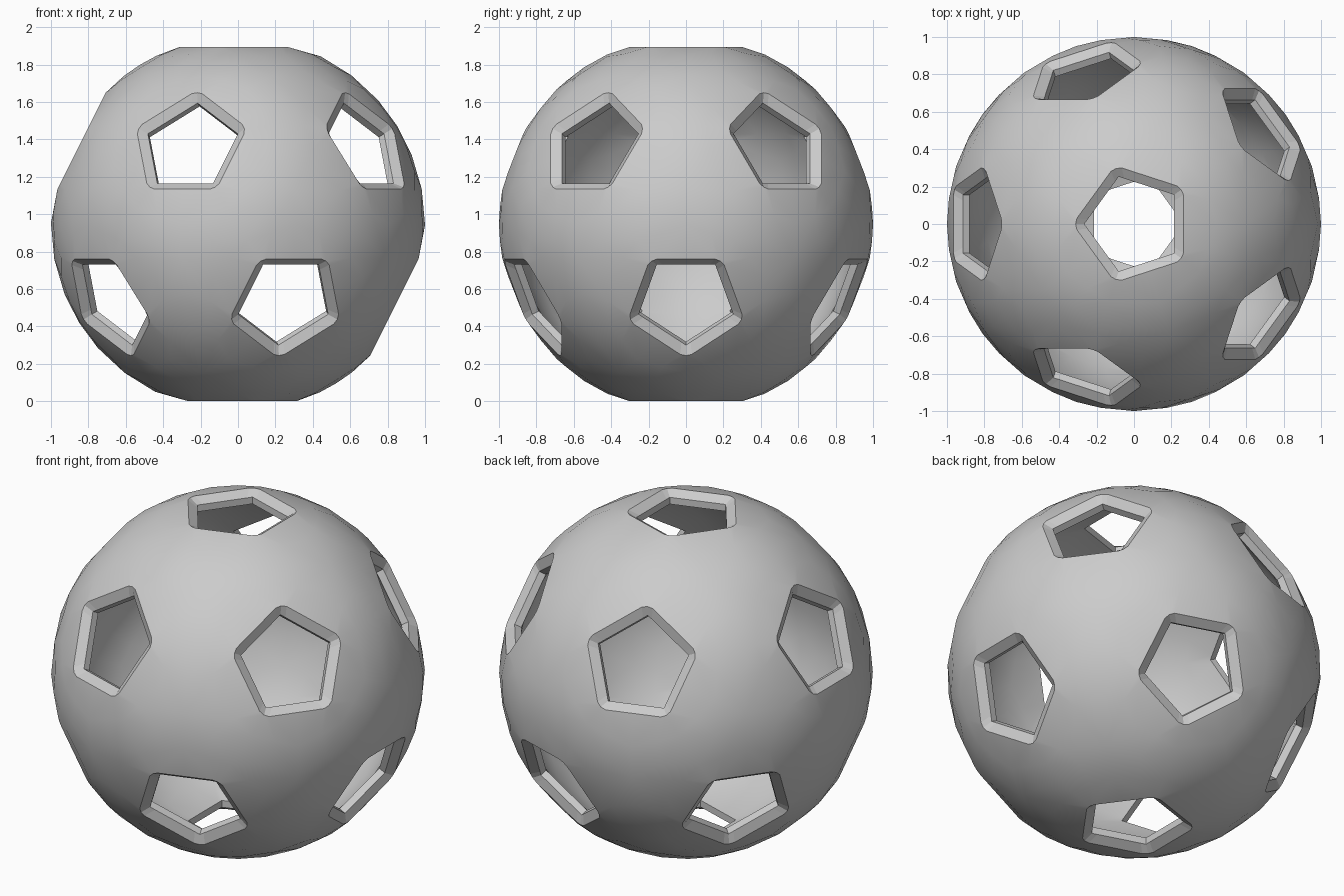
import bpy, bmesh, math
from mathutils import Vector
from itertools import combinations

cube = bpy.data.objects.get("Cube")
if cube:
    bpy.data.objects.remove(cube, do_unlink=True)

CENTRE = 0.947          # height of the ball's centre, also the distance to each hole plane
INNER_RADIUS = 0.92

# Hole axes: the twelve icosahedron directions
axes = [Vector((0, 0, 1)), Vector((0, 0, -1))]
for k in range(5):
    for turn, z in ((math.pi, 1), (0, -1)):
        a = turn + k * math.tau / 5
        axes.append(Vector((2 * math.cos(a), 2 * math.sin(a), z)).normalized())


def adjacent(a, b):
    return 0.4 < a.dot(b) < 0.5


# Hexagon panels: icosahedron faces with their corners cut off
bm = bmesh.new()
for tri in combinations(axes, 3):
    if all(adjacent(p, q) for p, q in combinations(tri, 2)):
        loop = []
        for i in range(3):
            p, q = tri[i], tri[(i + 1) % 3]
            loop += [p.lerp(q, 1 / 3), p.lerp(q, 2 / 3)]
        bm.faces.new([bm.verts.new(co) for co in loop])
bmesh.ops.remove_doubles(bm, verts=bm.verts[:], dist=0.001)
bmesh.ops.recalc_face_normals(bm, faces=bm.faces[:])
mesh = bpy.data.meshes.new("hollow_ball")
bm.to_mesh(mesh)
bm.free()
ball = bpy.data.objects.new("hollow_ball", mesh)
bpy.context.collection.objects.link(ball)

# Split every panel evenly into a grid of quads
sub = ball.modifiers.new("panel_grid", 'SUBSURF')
sub.subdivision_type = 'SIMPLE'
sub.levels = 2
grid = bpy.data.meshes.new_from_object(
    ball.evaluated_get(bpy.context.evaluated_depsgraph_get()))
ball.modifiers.clear()


def on_hole(co, depth, apothem, corner_r, half):
    """Move a hole-edge point onto a pentagon of the given size and depth."""
    axis = max(axes, key=co.dot)
    flat = (co - axis * co.dot(axis)).normalized()
    spokes = [(n - axis * n.dot(axis)).normalized() for n in axes if adjacent(n, axis)]
    spokes.sort(key=flat.dot, reverse=True)
    c1, c2 = spokes[:2]
    if flat.dot(c1) > 0.999:
        return axis * depth + c1 * corner_r
    side = (c1 - c2).normalized()
    shift = half if flat.dot(side) > 0.02 else 0
    return axis * depth + (c1 + c2).normalized() * apothem + side * shift


# Outer skin, inner skin, and the chamfer and wall round each hole
src = bmesh.new()
src.from_mesh(grid)
bm = bmesh.new()
outer, lip, inner = {}, {}, {}
for v in src.verts:
    if v.is_boundary:
        outer[v] = bm.verts.new(on_hole(v.co, CENTRE, 0.265, 0.312, 0.155))
        lip[v] = bm.verts.new(on_hole(v.co, 0.915, 0.215, 0.266, 0.125))
        inner[v] = bm.verts.new(on_hole(v.co, 0.875, 0.215, 0.266, 0.125))
    else:
        outer[v] = bm.verts.new(v.co.normalized())
        inner[v] = bm.verts.new(v.co.normalized() * INNER_RADIUS)
for f in src.faces:
    bm.faces.new([outer[v] for v in f.verts]).smooth = True
    bm.faces.new([inner[v] for v in reversed(f.verts)]).smooth = True
for e in src.edges:
    if e.is_boundary:
        a, b = e.verts
        for near, far in ((outer, lip), (lip, inner)):
            bm.faces.new((near[a], near[b], far[b], far[a])).smooth = False
src.free()
bmesh.ops.recalc_face_normals(bm, faces=bm.faces[:])
bmesh.ops.translate(bm, verts=bm.verts[:], vec=(0, 0, CENTRE))
bm.to_mesh(mesh)
bm.free()
bpy.data.meshes.remove(grid)

# Plain grey
grey = bpy.data.materials.new("plain_grey")
grey.use_nodes = True
colour = (0.6, 0.6, 0.6, 1)
grey.diffuse_color = colour
grey.node_tree.nodes["Principled BSDF"].inputs["Base Color"].default_value = colour
mesh.materials.append(grey)
